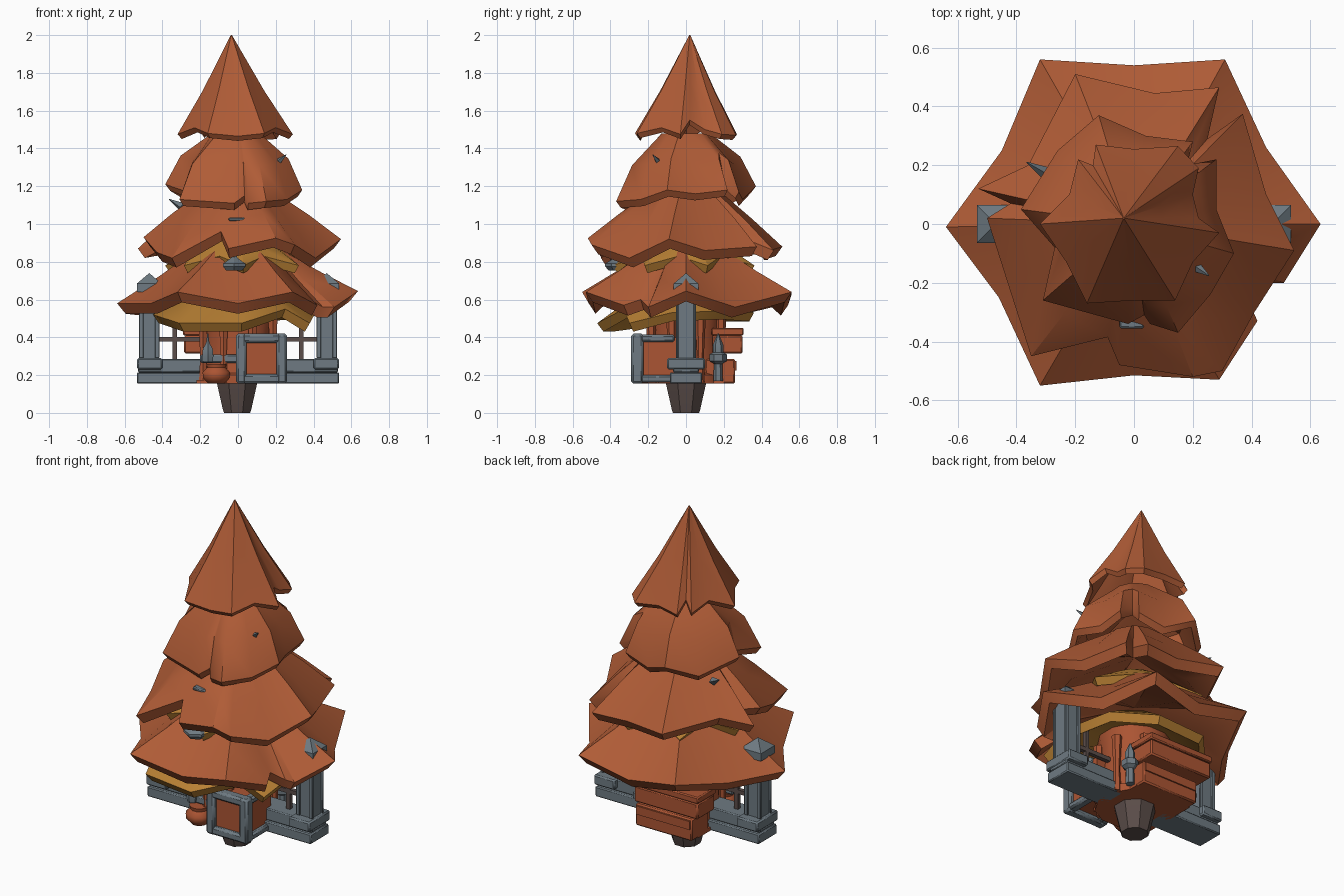
import bpy, bmesh, math
from mathutils import Vector

if "Cube" in bpy.data.objects:
    bpy.data.objects.remove(bpy.data.objects["Cube"])


def material(name, rgb):
    m = bpy.data.materials.new(name)
    m.diffuse_color = (*rgb, 1)
    m.use_nodes = True
    m.node_tree.nodes["Principled BSDF"].inputs["Base Color"].default_value = m.diffuse_color
    return m


LEAF = material("rust_foliage", (0.43, 0.106, 0.037))
GOLD = material("ochre_foliage", (0.49, 0.22, 0.035))
STONE = material("grey_stone", (0.156, 0.195, 0.223))
BARK = material("dark_bark", (0.105, 0.075, 0.068))
WOOD = material("red_wood", (0.41, 0.09, 0.033))


def finish(name, bm, mat, bevel=0.0, angle=30):
    bmesh.ops.recalc_face_normals(bm, faces=bm.faces)
    me = bpy.data.meshes.new(name)
    bm.to_mesh(me)
    bm.free()
    me.materials.append(mat)
    ob = bpy.data.objects.new(name, me)
    bpy.context.collection.objects.link(ob)
    if bevel:
        mod = ob.modifiers.new("bevel", 'BEVEL')
        mod.width = bevel
        mod.segments = 1
    bpy.ops.object.select_all(action='DESELECT')
    ob.select_set(True)
    bpy.context.view_layer.objects.active = ob
    bpy.ops.object.shade_smooth_by_angle(angle=math.radians(angle))
    return ob


def box(name, mat, x, y, z, bevel=0.0):
    bm = bmesh.new()
    bmesh.ops.create_cube(bm, size=1)
    for v in bm.verts:
        v.co = [lo + (c + 0.5) * (hi - lo) for c, (lo, hi) in zip(v.co, (x, y, z))]
    return finish(name, bm, mat, bevel)


def lathe(name, mat, cx, cy, profile, sides=8, angle=30):
    """Turned solid from (radius, height) pairs."""
    bm = bmesh.new()
    rings = [[bm.verts.new((cx + r * math.cos(2 * math.pi * (i + 0.5) / sides),
                            cy + r * math.sin(2 * math.pi * (i + 0.5) / sides), z))
              for i in range(sides)] for r, z in profile]
    for a, b in zip(rings, rings[1:]):
        for i in range(sides):
            j = (i + 1) % sides
            bm.faces.new((a[i], a[j], b[j], b[i]))
    bm.faces.new(rings[0])
    bm.faces.new(rings[-1])
    return finish(name, bm, mat, 0, angle)


def skirt(name, mat, rim, top, top_r, drop, bulge=0.0):
    """Hollow ragged umbrella of foliage, from a top ring to a thick jagged rim."""
    bm = bmesh.new()
    top = Vector(top)
    rings = [[], [], [], [], []]
    for p in rim:
        p = Vector(p)
        d = Vector((p.x - top.x, p.y - top.y, 0)).normalized()
        t = top + d * top_r
        low = Vector((p.x * 0.93, p.y * 0.93, p.z - drop))
        mid = t.lerp(p, 0.55) + Vector((d.x * bulge, d.y * bulge, bulge))
        inner = mid - Vector((d.x * .02, d.y * .02, drop))
        for ring, co in zip(rings, (t, mid, p, low, inner)):
            ring.append(bm.verts.new(co))
    n = len(rim)
    for a, b in zip(rings, rings[1:]):
        for i in range(n):
            j = (i + 1) % n
            bm.faces.new((a[i], a[j], b[j], b[i]))
    bm.faces.new(rings[0])
    # inner dome closing under the top
    tip = bm.verts.new(top - Vector((0, 0, max(drop, .03) + 1.2 * drop)))
    for i in range(n):
        bm.faces.new((rings[4][i], rings[4][(i + 1) % n], tip))
    return finish(name, bm, mat, 0, 35)


# Four foliage tiers, counter-clockwise from +x
skirt("foliage_bottom", LEAF, [
    (.635, 0, .645), (.45, .26, .56), (.31, .56, .64), (0, .54, .57), (-.32, .56, .63),
    (-.45, .25, .56), (-.64, -.01, .58), (-.46, -.25, .58), (-.32, -.55, .64), (0, -.515, .58),
    (.29, -.53, .64), (.42, -.33, .57), (.38, -.24, .60), (.45, -.20, .56), (.51, -.20, .56)],
    (0, 0, .90), .17, .055, -.005)
skirt("foliage_lower", LEAF, [
    (.45, .10, .86), (.37, .375, .88), (.25, .29, .93), (.29, .465, .86), (.07, .445, .86),
    (-.20, .51, .88), (-.36, .20, .90), (-.53, .12, .87), (-.42, .07, .92), (-.50, .02, .93),
    (-.43, -.2, .85), (-.35, -.45, .82), (-.09, -.385, .96), (-.05, -.48, .87),
    (.20, -.52, .925), (.30, -.50, .89), (.41, -.30, .82), (.545, -.09, .92)],
    (0, 0, 1.20), .15, .05, .005)
skirt("foliage_middle", LEAF, [
    (.28, .05, 1.16), (.28, .22, 1.18), (.18, .20, 1.24), (.20, .28, 1.17), (.04, .30, 1.13),
    (-.12, .37, 1.20), (-.26, .25, 1.14), (-.385, .05, 1.21), (-.27, -.08, 1.17),
    (-.31, -.26, 1.13), (-.02, -.34, 1.11), (.035, -.31, 1.15), (.055, -.34, 1.11),
    (.15, -.37, 1.12), (.26, -.24, 1.13), (.34, -.10, 1.18)],
    (-.01, 0, 1.48), .13, .035, .03)
skirt("foliage_top", LEAF, [
    (.22, .02, 1.55), (.20, .10, 1.50), (.22, .19, 1.475), (.15, .265, 1.47), (0, .255, 1.49),
    (-.13, .27, 1.475), (-.14, .20, 1.54), (-.19, .22, 1.48), (-.22, .10, 1.52),
    (-.32, 0, 1.475), (-.23, -.13, 1.51), (-.16, -.27, 1.48), (0, -.26, 1.465),
    (.14, -.26, 1.48), (.20, -.13, 1.51), (.29, -.03, 1.475)],
    (-.035, .02, 2.0), .003, .025, -.006)


# Ochre under-foliage
def star(name, tip, valley, z, top, top_r, turn):
    rim = []
    for i in range(14):
        a = 2 * math.pi * i / 14 + turn
        r = valley if i % 2 else tip
        rim.append((r * math.cos(a), r * math.sin(a), z + (.05 if i % 2 else 0)))
    skirt(name, GOLD, rim, (0, 0, top), top_r, .04)


star("under_foliage_mid", .39, .27, .78, .94, .14, .3)
star("under_foliage_high", .25, .18, 1.08, 1.22, .10, .1)
skirt("under_foliage_low", GOLD, [
    (.41, -.08, .53), (.34, .20, .54), (.12, .36, .53), (-.20, .34, .53), (-.38, .14, .53),
    (-.45, -.06, .52), (-.31, -.42, .475), (.02, -.47, .475), (.25, -.33, .55), (.38, -.30, .475)],
    (0, -.02, .68), .17, .045)

# Root plug and round house body
lathe("root_plug", BARK, -.005, 0, [(.075, 0), (.082, .02), (.116, .16)], 8)
lathe("house_body", WOOD, 0, 0, [(.21, .155), (.21, .2), (.19, .21), (.18, .42), (.21, .62)], 12)
for i in range(8):
    a = math.pi * (i + .5) / 4
    lathe("house_stave", WOOD, .20 * math.cos(a), .20 * math.sin(a),
          [(.025, .16), (.018, .3), (.028, .5)], 6)

# Side walls: stepped plinth, panelled post, pyramid cap and railing
for s in (-1, 1):
    def span(a, b):
        return tuple(sorted((s * a, s * b)))
    box("wall_plinth", STONE, span(.15, .535), (-.085, .085), (.155, .215), .006)
    box("wall_step", STONE, span(.17, .53), (-.07, .07), (.215, .285), .006)
    box("wall_block", STONE, span(.40, .535), (-.10, .10), (.23, .29), .008)
    box("wall_post", STONE, span(.425, .515), (-.045, .045), (.28, .66), .006)
    for y in (-.048, .048):
        for x in (.428, .512):
            box("post_trim", STONE, span(x - .012, x + .012), (y - .006, y + .006), (.29, .62), .003)
    box("cap_slab", STONE, span(.405, .535), (-.065, .065), (.64, .685))
    bm = bmesh.new()
    bmesh.ops.create_cone(bm, segments=4, radius1=.092, radius2=0, depth=.055, cap_ends=True)
    for v in bm.verts:
        x, y = v.co.x, v.co.y
        v.co = (s * .47 + (x - y) * .7071, (x + y) * .7071, v.co.z + .7125)
    finish("cap_roof", bm, STONE)
    box("rail_bar", BARK, span(.15, .43), (-.012, .012), (.378, .402))
    box("rail_upright", BARK, span(.323, .347), (-.012, .012), (.28, .56))

# Boxy bay with stone frame on the front
box("bay_core", WOOD, (.015, .235), (-.265, -.03), (.18, .40))
for x in (.0175, .2325):
    box("bay_upright", STONE, (x - .0275, x + .0275), (-.29, -.225), (.155, .42), .012)
for z in (.18, .395):
    box("bay_crossbar", STONE, (-.01, .26), (-.288, -.227), (z - .025, z + .025), .012)
    for x in (.02, .232):
        box("bay_side_bar", STONE, (x - .026, x + .026), (-.24, -.06), (z - .02, z + .02), .01)

# Stacked crates at the back
box("crate_lower", WOOD, (-.22, .15), (.10, .26), (.155, .285), .008)
box("crate_slat", WOOD, (-.21, .14), (.25, .268), (.225, .275))
box("crate_upper", WOOD, (-.285, .13), (.14, .30), (.315, .41), .008)
box("crate_lid", WOOD, (-.29, .135), (.135, .305), (.41, .45), .006)

# Floor slab, vase, sill and lanterns
box("floor_slab", WOOD, (-.22, .15), (-.16, .2), (.155, .175))
box("front_sill", STONE, (-.20, .01), (-.20, -.15), (.265, .31), .008)
lathe("vase", WOOD, -.115, -.195, [(.045, .155), (.072, .185), (.075, .215), (.05, .24),
                                  (.055, .26)], 12, 50)
lathe("front_lantern", STONE, -.16, -.195, [(.03, .27), (.034, .30), (.03, .34),
                                            (.01, .37), (.003, .42)], 6)
lathe("back_lantern", STONE, .17, .17, [(.025, .17), (.022, .26), (.046, .275), (.046, .31),
                                        (.028, .32), (.028, .36), (.003, .42)], 6)

# Small stone ledges and shards poking out of the foliage
lathe("ledge_roof", STONE, -.02, -.36, [(.05, .755), (.068, .775), (.068, .79), (.02, .82),
                                        (.006, .85)], 6)
box("stone_ledge", STONE, (-.05, .035), (-.355, -.27), (1.015, 1.035), .006)
for x, y, z in ((.225, -.155, 1.34), (-.33, .19, 1.11)):
    bm = bmesh.new()
    bmesh.ops.create_cone(bm, segments=4, radius1=.024, radius2=.002, depth=.09, cap_ends=True)
    out = Vector((x, y, .2)).to_track_quat('Z', 'Y')
    for v in bm.verts:
        v.co = out @ v.co + Vector((x, y, z))
    finish("stone_shard", bm, STONE)
